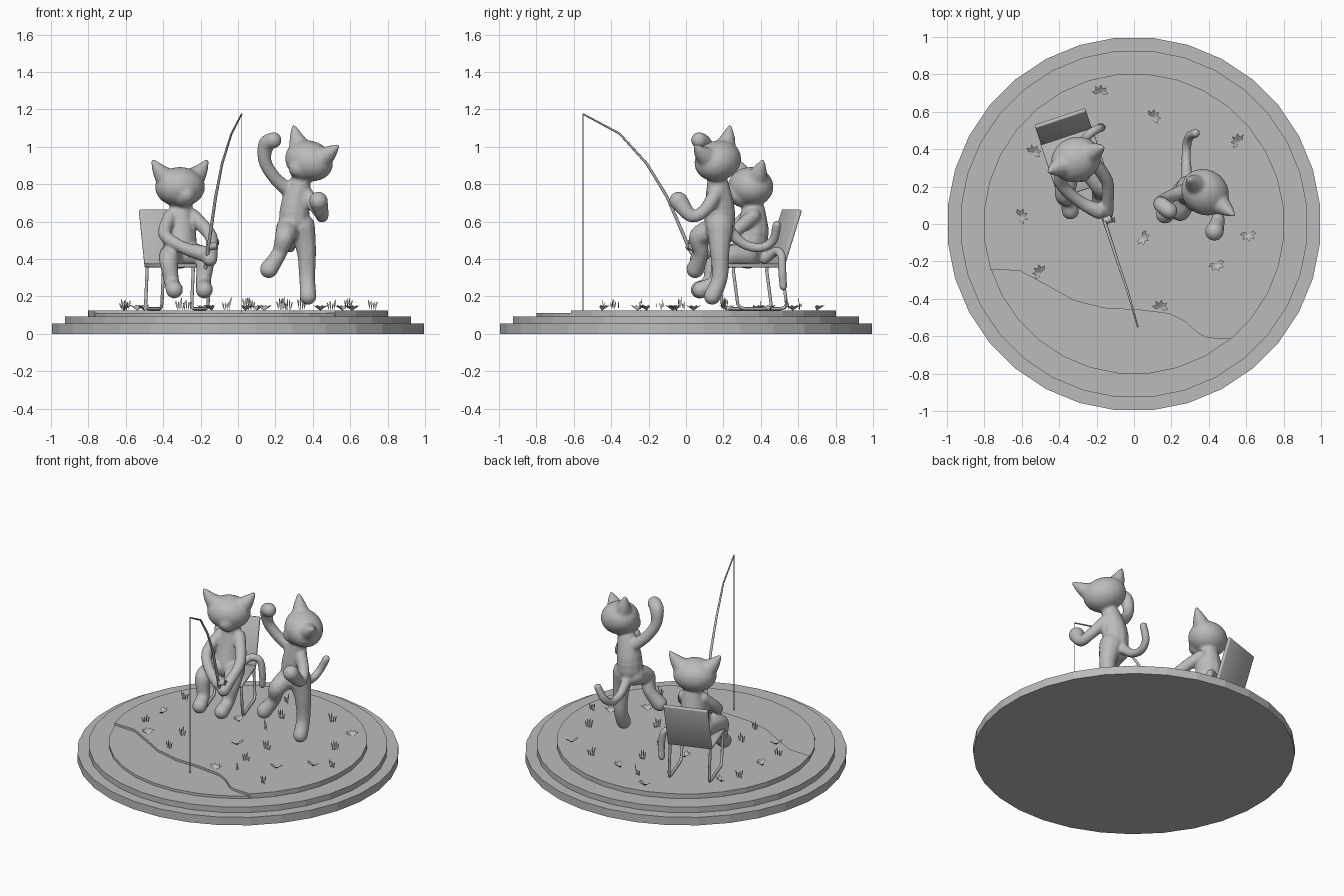
import bpy, bmesh, math, random
from mathutils import Matrix, Vector

if "Cube" in bpy.data.objects:
    bpy.data.objects.remove(bpy.data.objects["Cube"])
random.seed(4)

clay = bpy.data.materials.new("clay_grey")
clay.use_nodes = True
clay.diffuse_color = (0.5, 0.5, 0.5, 1)
clay.node_tree.nodes["Principled BSDF"].inputs["Base Color"].default_value = (0.5, 0.5, 0.5, 1)


def add_object(name, data):
    ob = bpy.data.objects.new(name, data)
    bpy.context.scene.collection.objects.link(ob)
    return ob


def bake(ob, smooth=False):
    """Turn curves and modifiers into a plain mesh with the material."""
    bpy.ops.object.select_all(action='DESELECT')
    ob.select_set(True)
    bpy.context.view_layer.objects.active = ob
    bpy.ops.object.convert(target='MESH')
    ob.data.materials.clear()
    ob.data.materials.append(clay)
    if smooth:
        bpy.ops.object.shade_smooth_by_angle(angle=math.radians(50))
    return ob


def from_bmesh(name, bm):
    me = bpy.data.meshes.new(name)
    bm.to_mesh(me)
    bm.free()
    return add_object(name, me)


def slab(name, outline, z0, z1):
    bm = bmesh.new()
    face = bm.faces.new([bm.verts.new((x, y, z0)) for x, y in outline])
    top = bmesh.ops.extrude_face_region(bm, geom=[face])["geom"]
    bmesh.ops.translate(bm, vec=(0, 0, z1 - z0), verts=[v for v in top if isinstance(v, bmesh.types.BMVert)])
    bmesh.ops.recalc_face_normals(bm, faces=bm.faces)
    return bake(from_bmesh(name, bm))


def ring(r, n=32):
    return [(r * math.cos((i + 0.5) * math.tau / n), r * math.sin((i + 0.5) * math.tau / n)) for i in range(n)]


def tube(name, points, radius, taper=1.0):
    cu = bpy.data.curves.new(name, 'CURVE')
    cu.dimensions = '3D'
    cu.bevel_depth = radius
    cu.bevel_resolution = 2
    cu.use_fill_caps = True
    sp = cu.splines.new('POLY')
    sp.points.add(len(points) - 1)
    for i, p in enumerate(points):
        sp.points[i].co = (*p, 1)
        sp.points[i].radius = 1 + (taper - 1) * i / (len(points) - 1)
    return bake(add_object(name, cu), True)


def box(name, size, matrix):
    bm = bmesh.new()
    bmesh.ops.create_cube(bm, size=1, matrix=matrix @ Matrix.Diagonal((*size, 1)))
    ob = from_bmesh(name, bm)
    mod = ob.modifiers.new("round", 'BEVEL')
    mod.width = 0.006
    mod.segments = 2
    return bake(ob, True)


# Stepped base with a pond at the front and a raised bank
slab("base_step", ring(1.0), 0, 0.055)
slab("middle_step", ring(0.93), 0.055, 0.093)
slab("pond_water", ring(0.803), 0.093, 0.11)
shore = [(-0.76, -0.24), (-0.61, -0.25), (-0.48, -0.32), (-0.32, -0.41), (-0.16, -0.45), (0.03, -0.46),
         (0.19, -0.48), (0.27, -0.52), (0.35, -0.59), (0.40, -0.61), (0.52, -0.615)]
start, end = math.atan2(-0.615, 0.52), math.pi + math.atan2(0.24, 0.76)
arc = [start + (end - start) * i / 22 for i in range(23)]
slab("grass_bank", shore[1:-1] + [(0.805 * math.cos(a), 0.805 * math.sin(a)) for a in arc], 0.093, 0.125)


# Cats: chains of swelling spheres fused into one smooth skin
def chain(bm, points, matrix=Matrix()):
    pts = [Vector(p) for p in points]
    pts = [pts[0]] + pts + [pts[-1]]
    for a, b, c, d in zip(pts, pts[1:], pts[2:], pts[3:]):
        steps = max(2, int((c - b).length / (0.3 * min(b.w, c.w))))
        for i in range(steps + 1):
            t = i / steps
            p = 0.5 * (2 * b + (c - a) * t + (2 * a - 5 * b + 4 * c - d) * t * t
                       + (3 * b - a - 3 * c + d) * t ** 3)
            bmesh.ops.create_icosphere(bm, subdivisions=2, radius=max(p.w, 0.008),
                                       matrix=matrix @ Matrix.Translation(p.xyz))


def cat(name, head, chains):
    bm = bmesh.new()
    for points in chains:
        chain(bm, points)
    # head, cheeks, muzzle and ears
    bmesh.ops.create_icosphere(bm, subdivisions=3, radius=1, matrix=head @ Matrix.Diagonal((0.137, 0.12, 0.107, 1)))
    chain(bm, [(0, -0.05, -0.04, 0.07), (0, -0.075, -0.04, 0.055)], head)
    for s in (-1, 1):
        chain(bm, [(s * 0.07, 0, 0.035, 0.065), (s * 0.115, 0, 0.08, 0.042), (s * 0.158, 0, 0.138, 0.012)], head)
    ob = from_bmesh(name, bm)
    mod = ob.modifiers.new("fuse", 'REMESH')
    mod.mode = 'VOXEL'
    mod.voxel_size = 0.009
    mod.use_smooth_shade = True
    mod = ob.modifiers.new("soften", 'SMOOTH')
    mod.factor = 0.5
    mod.iterations = 5
    bake(ob)


def head_at(x, y, z, turn, roll):
    return (Matrix.Translation((x, y, z)) @ Matrix.Rotation(math.radians(turn), 4, 'Z')
            @ Matrix.Rotation(math.radians(roll), 4, 'Y'))


cat("seated_cat", head_at(-0.31, 0.345, 0.785, 24, 0), [
    # torso
    [(-0.31, 0.33, 0.44, 0.095), (-0.31, 0.355, 0.54, 0.09), (-0.305, 0.36, 0.66, 0.065)],
    # arms
    [(-0.36, 0.33, 0.63, 0.04), (-0.39, 0.22, 0.53, 0.036), (-0.29, 0.12, 0.46, 0.034), (-0.19, 0.07, 0.43, 0.045)],
    [(-0.24, 0.36, 0.63, 0.04), (-0.15, 0.24, 0.53, 0.036), (-0.14, 0.14, 0.46, 0.034), (-0.15, 0.06, 0.40, 0.042)],
    # legs and feet
    [(-0.35, 0.31, 0.42, 0.07), (-0.37, 0.16, 0.40, 0.055), (-0.355, 0.13, 0.28, 0.042), (-0.34, 0.07, 0.235, 0.048)],
    [(-0.25, 0.32, 0.42, 0.07), (-0.18, 0.20, 0.40, 0.055), (-0.185, 0.16, 0.28, 0.042), (-0.18, 0.08, 0.235, 0.048)],
    # tail
    [(-0.28, 0.42, 0.40, 0.03), (-0.24, 0.48, 0.44, 0.026), (-0.19, 0.51, 0.42, 0.024), (-0.175, 0.515, 0.33, 0.024),
     (-0.18, 0.52, 0.25, 0.022)]])

cat("waving_cat", head_at(0.38, 0.17, 0.925, -38.5, 19), [
    # torso
    [(0.30, 0.18, 0.60, 0.085), (0.305, 0.18, 0.68, 0.082), (0.33, 0.17, 0.80, 0.06)],
    # raised arm and bent arm
    [(0.28, 0.18, 0.76, 0.042), (0.20, 0.15, 0.83, 0.036), (0.145, 0.12, 0.92, 0.036), (0.15, 0.10, 1.01, 0.045),
     (0.19, 0.07, 1.035, 0.045)],
    [(0.36, 0.16, 0.75, 0.042), (0.43, 0.10, 0.66, 0.036), (0.45, 0.03, 0.63, 0.036), (0.43, -0.04, 0.71, 0.052)],
    # lifted leg and straight leg
    [(0.27, 0.17, 0.56, 0.07), (0.25, 0.07, 0.52, 0.055), (0.22, 0.08, 0.43, 0.042), (0.165, 0.05, 0.345, 0.05)],
    [(0.34, 0.18, 0.57, 0.075), (0.365, 0.18, 0.45, 0.055), (0.37, 0.18, 0.30, 0.045), (0.375, 0.14, 0.20, 0.047)],
    # tail
    [(0.285, 0.23, 0.55, 0.035), (0.28, 0.31, 0.48, 0.028), (0.28, 0.40, 0.46, 0.026), (0.295, 0.465, 0.50, 0.026),
     (0.33, 0.485, 0.58, 0.025)]])

# Chair
chair = Matrix.Translation((-0.315, 0.33, 0)) @ Matrix.Rotation(math.radians(18.5), 4, 'Z')
box("chair_seat", (0.29, 0.31, 0.02), chair @ Matrix.Translation((0, 0, 0.365)))
lean = Matrix.Rotation(math.radians(-18), 4, 'X')
box("chair_back", (0.285, 0.022, 0.32), chair @ Matrix.Translation((0, 0.2, 0.51)) @ lean)
profile = [(-0.12, 0.36), (-0.125, 0.34), (-0.1, 0.16), (-0.085, 0.14), (-0.06, 0.134),
           (0.14, 0.134), (0.165, 0.14), (0.175, 0.16), (0.15, 0.34), (0.16, 0.40)]
for side, x in (("left", 0.13), ("right", -0.13)):
    tube(side + "_chair_leg_frame", [chair @ Vector((x, y, z)) for y, z in profile], 0.009)

# Fishing rod, line and reel
tip = (0.02, -0.55, 1.175)
tube("fishing_rod", [(-0.175, 0.08, 0.35), (-0.16, 0.02, 0.45), (-0.12, -0.10, 0.73), (-0.085, -0.21, 0.91),
                     (-0.035, -0.355, 1.07), tip], 0.011, 0.4)
tube("fishing_line", [tip, (0.02, -0.55, 0.11)], 0.0025)
tube("reel", [(-0.16, 0.015, 0.465), (-0.12, 0.03, 0.47)], 0.02)
tube("reel_handle", [(-0.125, 0.03, 0.47), (-0.105, 0.03, 0.48), (-0.105, 0.01, 0.50)], 0.005)


# Ground plants: rosettes of leaves and upright grass blades
def leaf(bm, base, direction, side, lift, length, width):
    mid = base + direction * length * 0.55 + Vector((0, 0, lift * 0.7))
    end = base + direction * length + Vector((0, 0, lift))
    bm.faces.new([bm.verts.new(p) for p in (base, mid + side * width, end, mid - side * width)])


def spin(angle):
    return Vector((math.cos(angle), math.sin(angle), 0))


rosettes = [(-.18, .70), (.10, .57), (.56, .44), (-.54, .38), (-.61, .04), (-.50, -.26), (.04, -.07),
            (.44, -.21), (.61, -.05), (.14, -.45), (-.14, .22)]
bm = bmesh.new()
for x, y in rosettes:
    turn = random.uniform(0, math.tau)
    for k in range(5):
        d = spin(turn + (k - 2) * 0.75)
        leaf(bm, Vector((x, y, 0.124)), d, spin(turn + (k - 2) * 0.75 + math.pi / 2), 0.03, 0.045, 0.011)
bake(from_bmesh("leafy_plants", bm))

tufts = [(-.06, .61), (.34, .54), (.05, .40), (-.60, .28), (.07, .20), (.59, .21), (.72, -.01), (-.61, -.13),
         (-.31, -.16), (-.27, -.36), (.23, -.24), (.27, -.39), (.50, -.44), (.24, -.03)]
bm = bmesh.new()
for x, y in tufts:
    row = spin(random.uniform(-0.7, 0.7))
    for k in range(4):
        base = Vector((x, y, 0.124)) + row * (k - 1.5) * 0.009
        leaf(bm, base, row * (k - 1.5), row, random.uniform(0.04, 0.075), 0.008, 0.005)
bake(from_bmesh("grass_tufts", bm))
